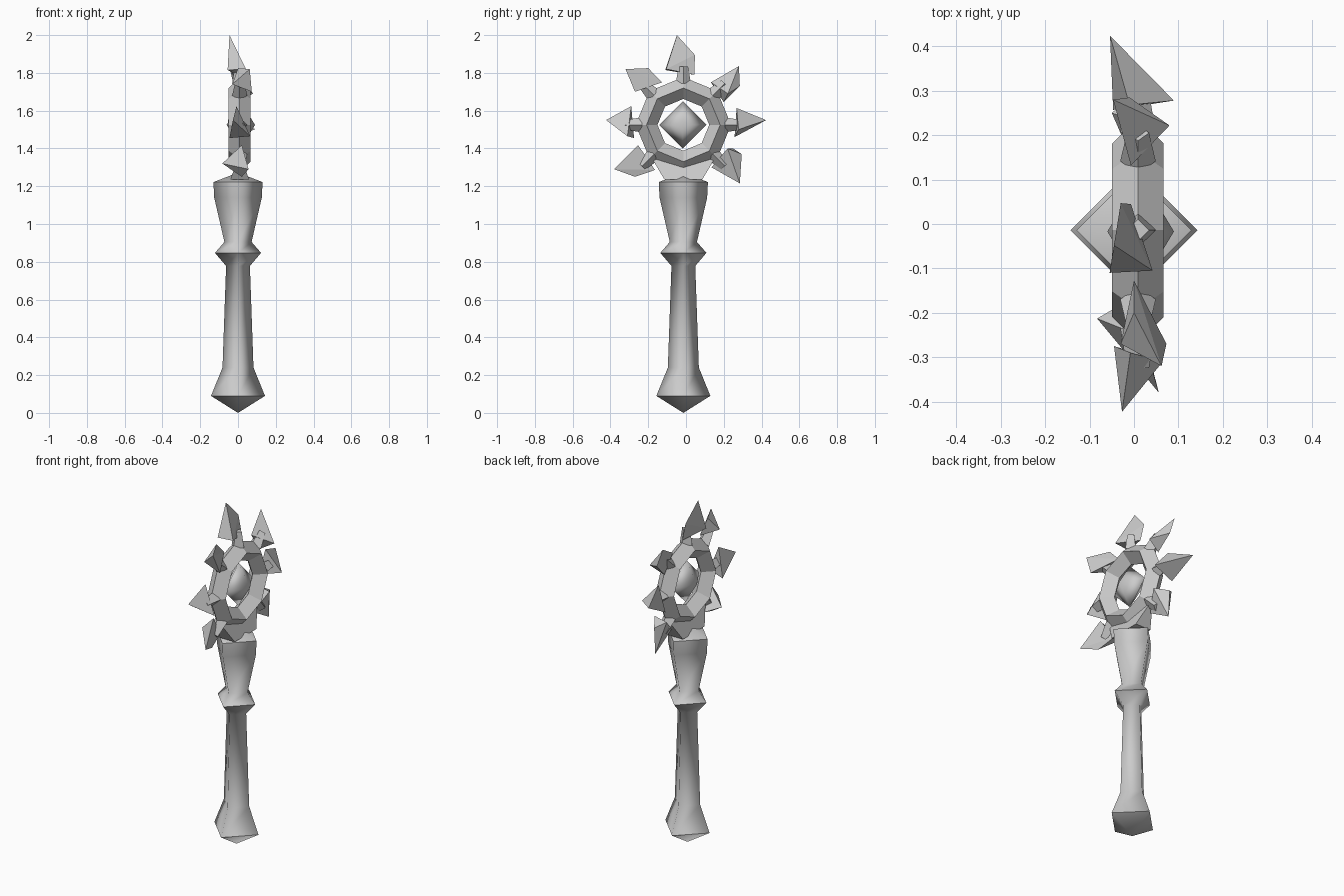
import bpy, bmesh, math
from mathutils import Vector, Matrix

if "Cube" in bpy.data.objects:
    bpy.data.objects.remove(bpy.data.objects["Cube"])

grey = bpy.data.materials.new("plain_grey")
grey.use_nodes = True
GREY = (0.6, 0.6, 0.6, 1)
grey.diffuse_color = GREY
grey.node_tree.nodes["Principled BSDF"].inputs["Base Color"].default_value = GREY

AXIS_Y = -0.014                              # shared centre line of the staff
RING = Vector((0.009, AXIS_Y, 1.525))        # centre of the ring head


def finish(name, bm, smooth=False):
    """Turn a bmesh into a named grey object."""
    bmesh.ops.recalc_face_normals(bm, faces=bm.faces)
    for face in bm.faces:
        face.smooth = smooth
    mesh = bpy.data.meshes.new(name)
    bm.to_mesh(mesh)
    bm.free()
    mesh.materials.append(grey)
    obj = bpy.data.objects.new(name, mesh)
    bpy.context.collection.objects.link(obj)
    return obj


def hull(name, points):
    """Faceted convex chunk through a few corner points."""
    bm = bmesh.new()
    for p in points:
        bm.verts.new(p)
    result = bmesh.ops.convex_hull(bm, input=bm.verts)
    spare = [v for v in result["geom_interior"] if isinstance(v, bmesh.types.BMVert)]
    bmesh.ops.delete(bm, geom=spare, context='VERTS')
    return finish(name, bm)


def lathe(name, profile, sides, centre, sharp=()):
    """Surface of revolution about z; radius 0 closes to a point."""
    bm = bmesh.new()
    rows = []
    for r, z in profile:
        count = sides if r else 1
        rows.append([bm.verts.new((centre[0] + r * math.cos(i * math.tau / sides),
                                   centre[1] + r * math.sin(i * math.tau / sides), z))
                     for i in range(count)])
    for low, high in zip(rows, rows[1:]):
        for i in range(sides):
            j = (i + 1) % sides
            corners = [low[i % len(low)], low[j % len(low)],
                       high[j % len(high)], high[i % len(high)]]
            bm.faces.new(list(dict.fromkeys(corners)))
    # Keep the chosen rims crisp
    for edge in bm.edges:
        a, b = (v.co.z for v in edge.verts)
        if abs(a - b) < 0.0001 and any(abs(a - s) < 0.001 for s in sharp):
            edge.smooth = False
    return finish(name, bm, smooth=True)


# Handle: square section turned on its corner, pommel to top collar
lathe("handle", [(0, 0), (0.143, 0.09), (0.082, 0.24), (0.063, 0.778),
                 (0.122, 0.847), (0.072, 0.905), (0.126, 1.14),
                 (0.13, 1.222), (0, 1.272)], 4, (0, AXIS_Y), sharp=(0.09, 0.847, 1.222))

# Floating crystal: stretched octahedron
gem = lathe("centre_crystal", [(0, 1.4), (0.125, 1.525), (0, 1.65)], 4, (0, 0))
gem.scale.x = 0.6
gem.location = (0.015, AXIS_Y - 0.003, 0)

# Ring: eight segments with a diamond cross-section
bpy.ops.mesh.primitive_torus_add(major_segments=8, minor_segments=4,
                                 major_radius=0.195, minor_radius=0.058,
                                 location=RING, rotation=(0, math.pi / 2, 0))
ring = bpy.context.object
ring.name = "ring"
ring.data.materials.append(grey)
bpy.ops.object.shade_flat()

# Neck joining the ring to the collar
hull("ring_neck", [(RING.x + sx * dx, AXIS_Y + sy * dy, z)
                   for dx, dy, z in ((0.05, 0.1, 1.235), (0.01, 0.165, 1.345))
                   for sx in (-1, 1) for sy in (-1, 1)])

# Short stems holding the spikes
for step in range(-1, 6):
    angle = step * math.pi / 4
    out = Vector((0, math.cos(angle), math.sin(angle)))
    bm = bmesh.new()
    bmesh.ops.create_cone(bm, cap_ends=True, segments=4, radius1=0.04,
                          radius2=0.025, depth=0.09)
    turn = out.to_track_quat('Z', 'X').to_matrix().to_4x4()
    bm.transform(Matrix.Translation(RING + out * 0.265) @ turn)
    finish("spike_stem", bm)

# Irregular shard spikes, tip first
hull("spike_top", [(-.045, -.048, 2), (-.055, -.11, 1.815), (.042, -.105, 1.82),
                   (-.03, .047, 1.895), (-.007, .045, 1.79)])
hull("spike_upper_back", [(-.047, .28, 1.836), (-.007, .132, 1.75), (.08, .222, 1.69),
                          (0, .2, 1.645), (-.01, .285, 1.73)])
hull("spike_back", [(-.054, .424, 1.55), (-.01, .268, 1.614),
                    (-.047, .257, 1.46), (.09, .278, 1.5)])
hull("spike_lower_back", [(0, .285, 1.215), (0, .135, 1.3), (.05, .22, 1.4),
                          (-.05, .25, 1.4), (0, .295, 1.37)])
hull("spike_upper_front", [(.062, -.32, 1.82), (0, -.127, 1.75), (.073, -.27, 1.7),
                           (-.03, -.27, 1.74), (0, -.2, 1.825)])
hull("spike_front", [(-.027, -.423, 1.55), (-.008, -.29, 1.624),
                     (-.045, -.275, 1.455), (.065, -.31, 1.465)])
hull("spike_lower_front", [(.056, -.38, 1.29), (.02, -.254, 1.418), (-.083, -.213, 1.32),
                           (0, -.164, 1.286), (.02, -.27, 1.25)])
